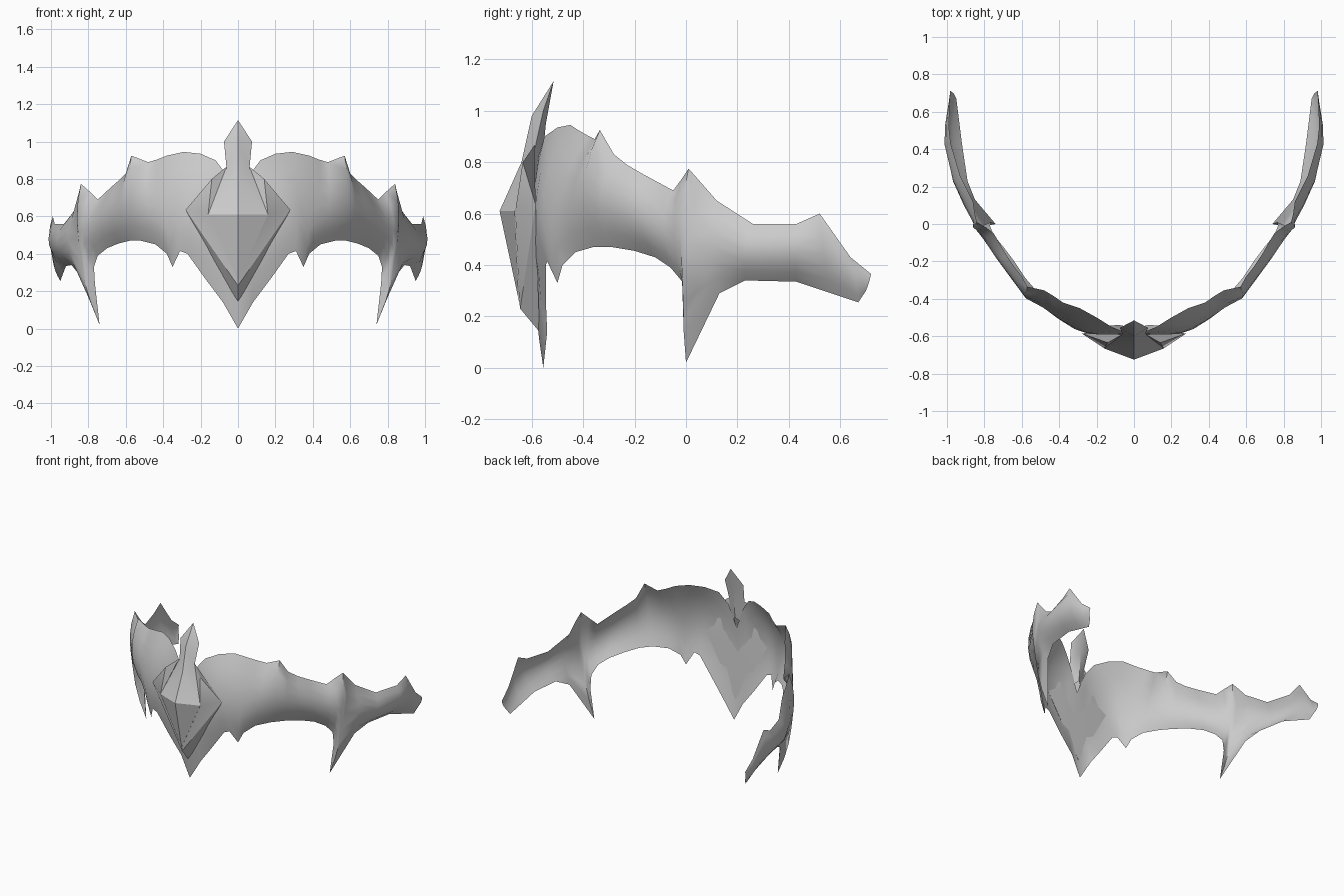
import bpy
import math
from mathutils import Vector

cube = bpy.data.objects.get("Cube")
if cube:
    bpy.data.objects.remove(cube, do_unlink=True)

silver = bpy.data.materials.new("silver_grey")
silver.use_nodes = True
silver.diffuse_color = (0.6, 0.6, 0.6, 1)
silver.node_tree.nodes["Principled BSDF"].inputs["Base Color"].default_value = (0.6, 0.6, 0.6, 1)


def mirrored_part(name, verts, faces, sharp_angle):
    """Build the left half of a part and mirror it across the centre line."""
    mesh = bpy.data.meshes.new(name)
    mesh.from_pydata([tuple(v) for v in verts], [], faces)
    mesh.materials.append(silver)
    part = bpy.data.objects.new(name, mesh)
    bpy.context.collection.objects.link(part)
    mirror = part.modifiers.new("mirror", 'MIRROR')
    mirror.use_clip = True
    mirror.merge_threshold = 0.001
    bpy.ops.object.select_all(action='DESELECT')
    part.select_set(True)
    bpy.context.view_layer.objects.active = part
    bpy.ops.object.modifier_apply(modifier=mirror.name)
    bpy.ops.object.shade_smooth_by_angle(angle=math.radians(sharp_angle))
    return part


# Curved band: upper and lower edges, from the centre round to the rear tip
upper_edge = [
    (0, -.585, .66), (.06, -.575, .82), (.12, -.55, .9), (.2, -.5, .935),
    (.29, -.45, .945), (.38, -.42, .925), (.43, -.385, .905), (.48, -.355, .89),
    (.57, -.335, .925), (.6, -.28, .83), (.64, -.23, .79), (.68, -.17, .755),
    (.75, -.05, .69), (.79, -.02, .73), (.84, .01, .775), (.85, .05, .73),
    (.86, .12, .65), (.93, .26, .56), (.98, .43, .56), (.99, .52, .6),
    (.985, .64, .43), (.98, .72, .365),
]
lower_edge = [
    (0, -.555, 0), (.08, -.54, .14), (.17, -.545, .26), (.27, -.545, .4),
    (.31, -.54, .415), (.35, -.5, .33), (.38, -.48, .4), (.44, -.43, .45),
    (.52, -.36, .47), (.58, -.29, .47), (.64, -.2, .455), (.7, -.12, .43),
    (.75, -.06, .39), (.77, -.01, .33), (.765, .01, .24), (.74, 0, .02),
    (.85, .13, .29), (.89, .23, .34), (.92, .43, .335), (.935, .55, .295),
    (.95, .67, .255), (.965, .7, .3),
]
ROWS = 6
band_verts = []
for top, bottom in zip(upper_edge, lower_edge):
    top, bottom = Vector(top), Vector(bottom)
    middle = (top + bottom) / 2
    outward = Vector((middle.x, middle.y - .5, 0)).normalized()
    # The sheet bows outward, least at the centre and at the rear tip
    bulge = max(0, min(.06, .02 + .2 * middle.x, (.75 - middle.y) * .2))
    for row in range(ROWS + 1):
        t = row / ROWS
        band_verts.append(top.lerp(bottom, t) + outward * bulge * 4 * t * (1 - t))

band_faces = []
stride = ROWS + 1
for column in range(len(upper_edge) - 1):
    for row in range(ROWS):
        a = column * stride + row
        band_faces.append((a, a + 1, a + 1 + stride, a + stride))
mirrored_part("band", band_verts, band_faces, 60)


def named_part(name, points, faces, sharp_angle):
    """Build a faceted part from named corner points."""
    order = list(points)
    index_faces = [[order.index(key) for key in face.split()] for face in faces]
    return mirrored_part(name, points.values(), index_faces, sharp_angle)


# Central crest: ridged spearhead running down into a raised diamond
crest = {
    "tip": (0, -.515, 1.115), "neck": (0, -.6, .98), "brow": (0, -.64, .8),
    "peak": (0, -.725, .61), "foot": (0, -.65, .26),
    "barb": (.075, -.555, 1), "waist": (.062, -.585, .865),
    "side": (.16, -.665, .61),
    "back_ridge": (0, -.545, .95), "back_foot": (0, -.565, .74),
}
named_part("crest", crest, [
    "tip neck barb", "neck brow waist barb", "brow peak side waist",
    "peak foot side", "tip barb back_ridge",
    "back_ridge barb waist back_foot", "waist side back_foot",
], 30)

# Winged shield plate behind the diamond
shield = {
    "top": (.062, -.59, .865), "shoulder": (.14, -.635, .8),
    "wing": (.28, -.585, .635), "side": (.16, -.664, .61),
    "foot": (0, -.649, .26), "chin": (0, -.645, .23), "point": (0, -.57, .14),
    "back": (0, -.6, .6),
}
named_part("shield", shield, [
    "top side shoulder", "shoulder side wing", "side foot wing",
    "foot chin wing", "chin point wing", "wing point back",
    "top shoulder wing back",
], 35)
